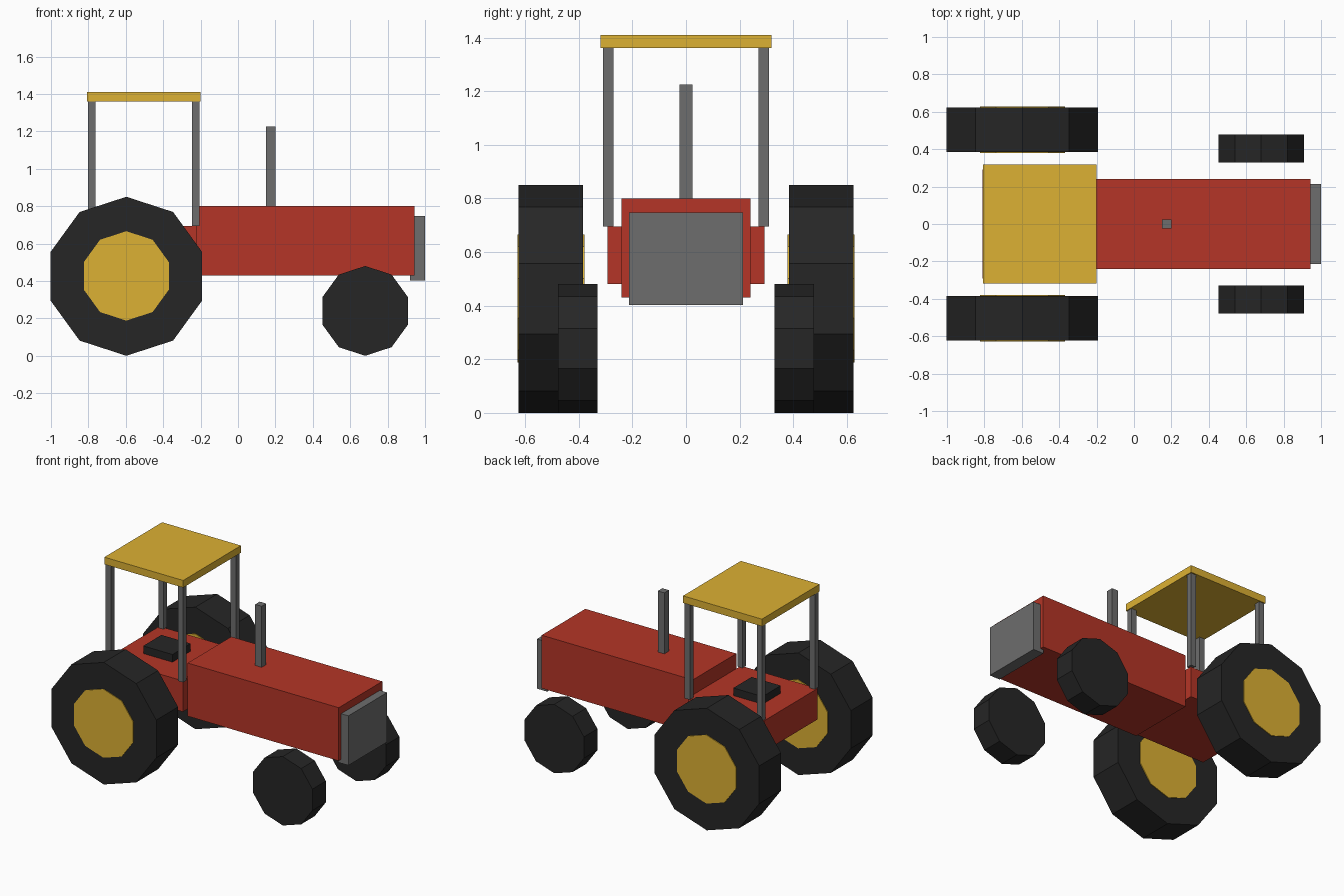
import bpy
from math import radians

if "Cube" in bpy.data.objects:
    bpy.data.objects.remove(bpy.data.objects["Cube"])


def material(name, rgb):
    m = bpy.data.materials.new(name)
    m.diffuse_color = (*rgb, 1)
    m.use_nodes = True
    m.node_tree.nodes["Principled BSDF"].inputs["Base Color"].default_value = m.diffuse_color
    return m


RED = material("red_paint", (0.46, 0.036, 0.02))
YELLOW = material("yellow_paint", (0.72, 0.44, 0.033))
BLACK = material("black_rubber", (0.019, 0.019, 0.019))
STEEL = material("dark_steel", (0.155, 0.155, 0.155))


def box(name, x, y, z, mat):
    """Box from (min, max) ranges on each axis."""
    bpy.ops.mesh.primitive_cube_add(size=1, location=[sum(r) / 2 for r in (x, y, z)])
    o = bpy.context.object
    o.name = name
    o.scale = [r[1] - r[0] for r in (x, y, z)]
    bpy.ops.object.transform_apply(location=False, rotation=False, scale=True)
    o.data.materials.append(mat)


def disc(name, x, y, z, radius, width, mat):
    """Ten-sided wheel disc with its axis along y and a corner on top."""
    bpy.ops.mesh.primitive_cylinder_add(vertices=10, radius=radius, depth=width,
                                        location=(x, y, z), rotation=(radians(90), 0, 0))
    o = bpy.context.object
    o.name = name
    o.data.materials.append(mat)


# Body
box("hood", (-0.22, 0.944), (-0.24, 0.24), (0.43, 0.80), RED)
box("rear_body", (-0.81, -0.22), (-0.292, 0.292), (0.48, 0.695), RED)
box("grille", (0.92, 1.0), (-0.213, 0.213), (0.403, 0.748), STEEL)
box("exhaust_pipe", (0.15, 0.20), (-0.025, 0.025), (0.79, 1.225), STEEL)
box("seat", (-0.66, -0.435), (-0.10, 0.10), (0.69, 0.748), BLACK)

# Canopy
box("roof", (-0.807, -0.20), (-0.318, 0.318), (1.36, 1.41), YELLOW)
for side, s in (("right", -1), ("left", 1)):
    for end, x in (("rear", -0.783), ("front", -0.226)):
        y = s * 0.29
        box(f"{end}_{side}_post", (x - 0.02, x + 0.02), (y - 0.02, y + 0.02),
            (0.695, 1.36), STEEL)

    # Wheels
    disc(f"rear_{side}_tyre", -0.597, s * 0.504, 0.425, 0.425, 0.24, BLACK)
    disc(f"rear_{side}_hub", -0.597, s * 0.504, 0.427, 0.239, 0.25, YELLOW)
    disc(f"front_{side}_tyre", 0.68, s * 0.404, 0.24, 0.24, 0.148, BLACK)
